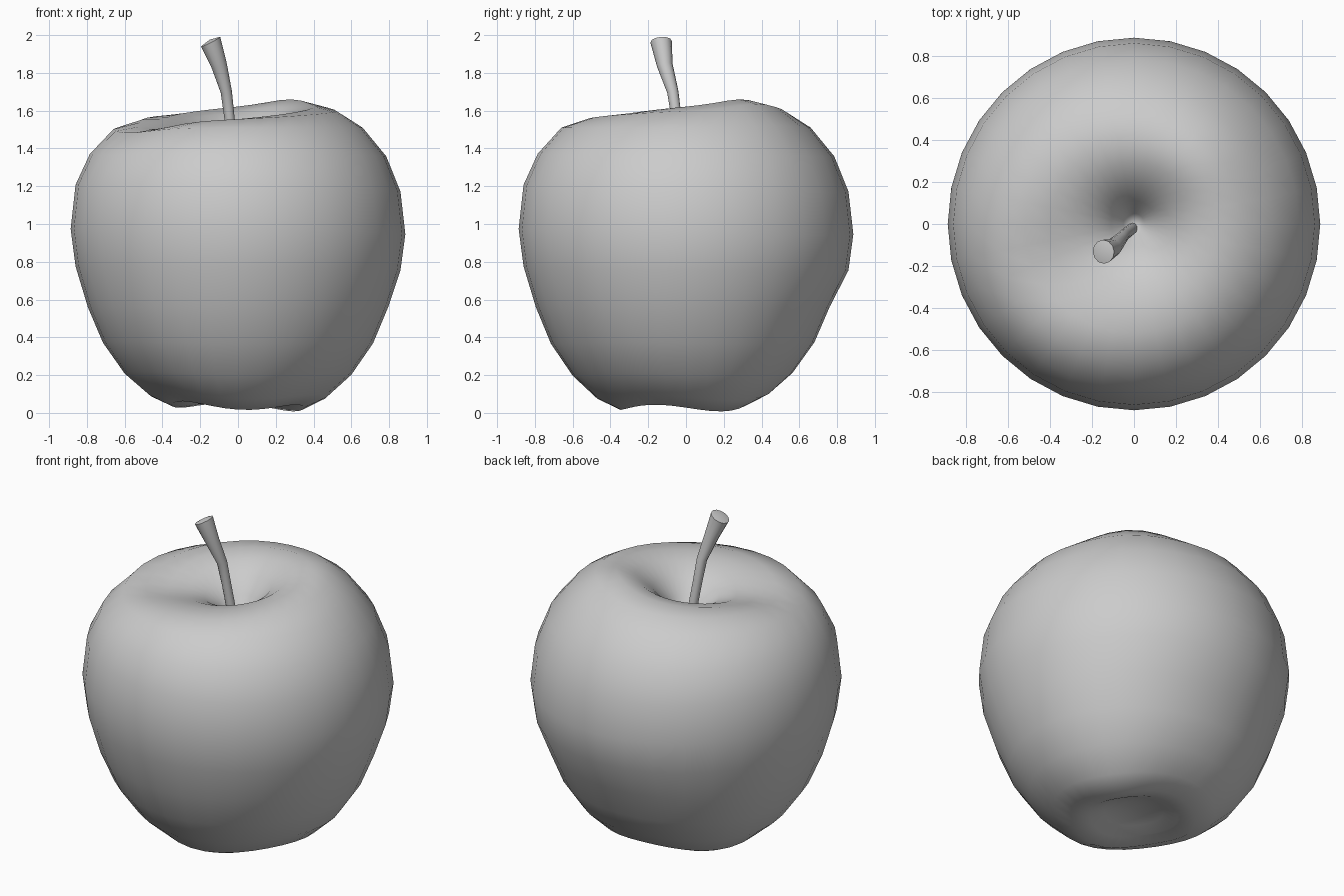
import bpy, bmesh
from math import sin, cos, pi, radians, exp
from mathutils import Vector

if "Cube" in bpy.data.objects:
    bpy.data.objects.remove(bpy.data.objects["Cube"])


def skin(name, rings, start=None, end=None):
    """Bridge equal-sized rings; close ends with a pole point or a flat cap."""
    bm = bmesh.new()
    loops = [[bm.verts.new(p) for p in ring] for ring in rings]
    n = len(loops[0])
    for a, b in zip(loops, loops[1:]):
        for i in range(n):
            j = (i + 1) % n
            bm.faces.new((a[i], a[j], b[j], b[i]))
    for loop, pole in ((loops[0], start), (loops[-1], end)):
        if pole is None:
            bm.faces.new(loop)
        else:
            tip = bm.verts.new(pole)
            for i in range(n):
                bm.faces.new((loop[i], loop[(i + 1) % n], tip))
    bmesh.ops.recalc_face_normals(bm, faces=bm.faces)
    mesh = bpy.data.meshes.new(name)
    bm.to_mesh(mesh)
    bm.free()
    obj = bpy.data.objects.new(name, mesh)
    bpy.context.collection.objects.link(obj)
    bpy.ops.object.select_all(action='DESELECT')
    bpy.context.view_layer.objects.active = obj
    obj.select_set(True)
    bpy.ops.object.shade_smooth_by_angle(angle=radians(55))
    return obj


# Apple profile: radius, height, rim tilt, bottom lobe strength
PROFILE = [
    (.08, .105, 0, 0), (.17, .085, 0, .004), (.25, .052, 0, .012),
    (.35, .035, 0, .018), (.47, .09, 0, .015), (.60, .205, 0, .008),
    (.715, .37, 0, .004), (.795, .56, 0, 0), (.86, .765, -.015, 0),
    (.886, .96, -.02, 0), (.86, 1.19, -.025, 0), (.785, 1.365, -.01, 0),
    (.66, 1.51, 0, 0), (.52, 1.577, .03, 0), (.40, 1.588, .045, 0),
    (.29, 1.565, .04, 0), (.19, 1.51, .025, 0), (.11, 1.43, .01, 0),
    (.05, 1.34, 0, 0),
]


def bump(x, y, cx, cy, width):
    return exp(-((x - cx) ** 2 + (y - cy) ** 2) / width)


def apple_ring(r, z, tilt, lobe, n=32):
    ring = []
    for i in range(n):
        a = 2 * pi * i / n
        # three soft feet, the left one slightly raised
        h = z + tilt * cos(a - pi / 4)
        h -= lobe * (cos(3 * (a - radians(34))) + .6 * cos(a))
        x, y = r * cos(a), r * sin(a)
        if z > 1.3:  # valley at front left, high shoulder at back right
            h -= .05 * bump(x, y, -.42, -.22, .06)
            h += .03 * bump(x, y, .32, .34, .04)
        elif z < .6:  # back tapers in a little more towards the base
            y -= .035 * max(0, sin(a)) ** 3 * min(1, r / .6)
        ring.append((x, y, h))
    return ring


skin("apple_body", [apple_ring(*p) for p in PROFILE], (0, 0, .11), (0, 0, 1.29))

# Stem: bent tube flaring to a slanted, slightly domed cut
PATH = [(-.005, -.02, 1.27, .027), (-.045, -.05, 1.56, .027),
        (-.062, -.07, 1.70, .030), (-.10, -.112, 1.84, .042),
        (-.145, -.132, 1.965, .057)]
points = [Vector(p[:3]) for p in PATH]
cut = Vector((-.45, -.08, .89)).normalized()
rings = []
for k, p in enumerate(points):
    d = cut if k == 4 else points[k + 1] - points[max(k - 1, 0)]
    u = d.cross(Vector((0, 1, 0))).normalized()
    v = d.cross(u).normalized()
    rings.append([p + PATH[k][3] * (u * cos(t * pi / 6) + v * sin(t * pi / 6))
                  for t in range(12)])
skin("stem", rings, end=points[-1] + cut * .012)
